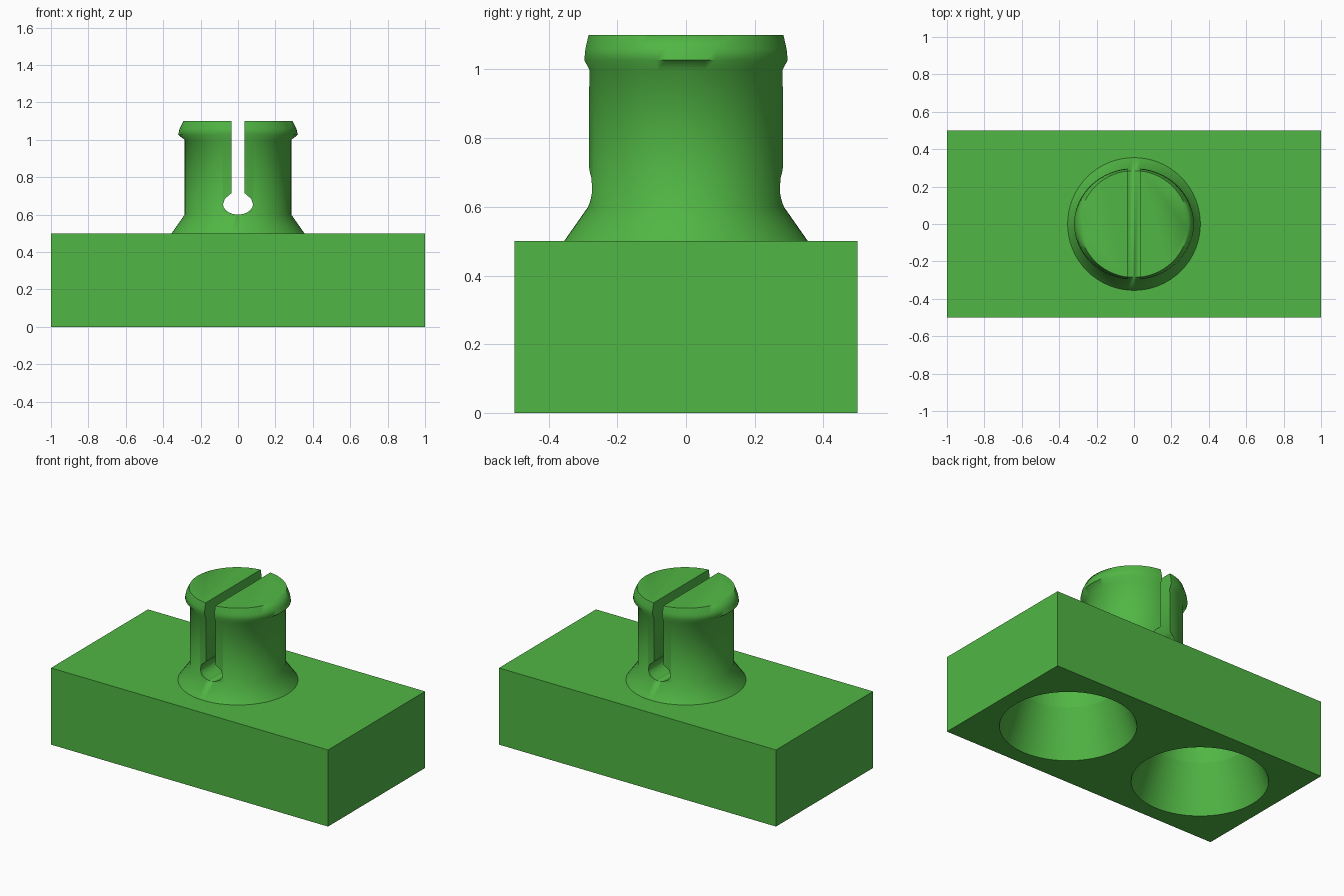
import bpy, bmesh, math

if "Cube" in bpy.data.objects:
    bpy.data.objects.remove(bpy.data.objects["Cube"])

green = bpy.data.materials.new("bright green")
green.diffuse_color = (0.082, 0.468, 0.058, 1)
green.use_nodes = True
green.node_tree.nodes["Principled BSDF"].inputs["Base Color"].default_value = green.diffuse_color


def make_object(name, bm):
    bmesh.ops.recalc_face_normals(bm, faces=bm.faces)
    mesh = bpy.data.meshes.new(name)
    bm.to_mesh(mesh)
    bm.free()
    obj = bpy.data.objects.new(name, mesh)
    bpy.context.collection.objects.link(obj)
    mesh.materials.append(green)
    return obj


def lathe(name, rings, cx=0, n=64):
    """Closed turned solid from rings of (x radius, y radius, z)."""
    bm = bmesh.new()
    loops = [[bm.verts.new((cx + rx * math.cos(2 * math.pi * i / n),
                            ry * math.sin(2 * math.pi * i / n), z))
              for i in range(n)] for rx, ry, z in rings]
    for a, b in zip(loops, loops[1:]):
        for i in range(n):
            j = (i + 1) % n
            bm.faces.new((a[i], a[j], b[j], b[i]))
    bm.faces.new(loops[0])
    bm.faces.new(loops[-1])
    return make_object(name, bm)


def prism(name, points, vec):
    """Solid made by extruding a flat outline along vec."""
    bm = bmesh.new()
    face = bm.faces.new([bm.verts.new(p) for p in points])
    ext = bmesh.ops.extrude_face_region(bm, geom=[face])
    bmesh.ops.translate(bm, vec=vec, verts=[v for v in ext["geom"]
                                            if isinstance(v, bmesh.types.BMVert)])
    return make_object(name, bm)


def cut(obj, cutter):
    cutter.hide_render = True
    mod = obj.modifiers.new("cut", "BOOLEAN")
    mod.operation = "DIFFERENCE"
    mod.solver = "EXACT"
    mod.object = cutter
    bpy.context.view_layer.objects.active = obj
    bpy.ops.object.modifier_apply(modifier=mod.name)
    bpy.data.objects.remove(cutter)


def smooth(obj, degrees):
    bpy.ops.object.select_all(action="DESELECT")
    obj.select_set(True)
    bpy.context.view_layer.objects.active = obj
    bpy.ops.object.shade_smooth_by_angle(angle=math.radians(degrees))


# Block with two countersunk sockets underneath
block = prism("block", [(-1, -.5, 0), (1, -.5, 0), (1, .5, 0), (-1, .5, 0)], (0, 0, .5))
for x in (-.5, .5):
    cut(block, lathe("socket_cutter", [(.407, .407, -.02), (.4, .4, 0),
                                       (.3, .3, .3), (.3, .3, .45)], x))
smooth(block, 15)

# Peg with flared foot and oval snap lip
peg = lathe("split_peg", [(.355, .355, .5), (.285, .285, .6), (.285, .284, 1.0),
                          (.32, .298, 1.027), (.312, .295, 1.06), (.291, .286, 1.1)])

# Slot outline: narrow gap above a rounded keyhole
half = [(.035, 1.2), (.035, .715), (.07, .685), (.08, .655)]
half += [(.08 * math.cos(a), .655 - .055 * math.sin(a))
         for a in (math.pi / 10 * k for k in range(1, 5))]
outline = half + [(0, .6)] + [(-x, z) for x, z in reversed(half)]
cut(peg, prism("slot_cutter", [(x, -.5, z) for x, z in outline], (0, 1, 0)))

# Open the hidden underside of the peg
bm = bmesh.new()
bm.from_mesh(peg.data)
hidden = [f for f in bm.faces if all(v.co.z < .501 for v in f.verts)]
bmesh.ops.delete(bm, geom=hidden, context="FACES")
bm.to_mesh(peg.data)
bm.free()
smooth(peg, 64)
